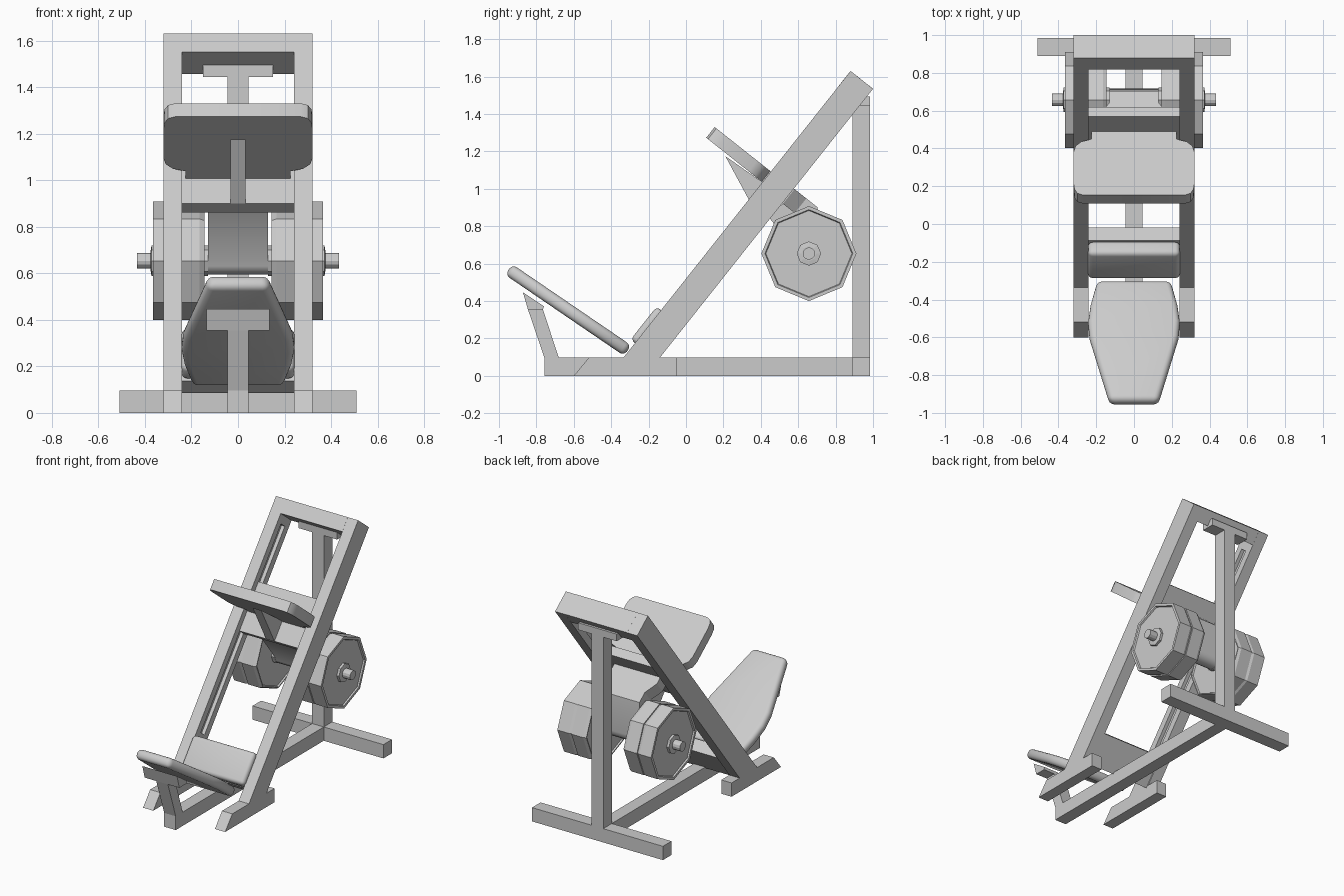
import bpy, bmesh, math
from mathutils import Vector

cube = bpy.data.objects.get("Cube")
if cube:
    bpy.data.objects.remove(cube, do_unlink=True)

GREY = (0.6, 0.6, 0.6, 1)
grey = bpy.data.materials.new("light_grey")
grey.use_nodes = True
grey.diffuse_color = GREY
grey.node_tree.nodes["Principled BSDF"].inputs["Base Color"].default_value = GREY

# Direction along the sloping rails, and the direction through their depth
ALONG = Vector((0, 0.621, 0.784))
DEPTH = Vector((0, 0.784, -0.621))
RAIL_FOOT = Vector((0, -0.335, 0.097))
AXLE = Vector((0, 0.657, 0.654))


def slope(s, d):
    """Point (y, z) at distance s up the rail and d behind its front face."""
    p = RAIL_FOOT + ALONG * s + DEPTH * d
    return p.y, p.z


def finish(name, bm, bevel=0, smooth=False):
    bmesh.ops.recalc_face_normals(bm, faces=bm.faces)
    mesh = bpy.data.meshes.new(name)
    bm.to_mesh(mesh)
    bm.free()
    mesh.materials.append(grey)
    ob = bpy.data.objects.new(name, mesh)
    bpy.context.collection.objects.link(ob)
    bpy.ops.object.select_all(action='DESELECT')
    bpy.context.view_layer.objects.active = ob
    ob.select_set(True)
    if bevel:
        mod = ob.modifiers.new("rounding", 'BEVEL')
        mod.width = bevel
        mod.segments = 4
        mod.limit_method = 'ANGLE'
        bpy.ops.object.modifier_apply(modifier=mod.name)
    if smooth:
        bpy.ops.object.shade_smooth_by_angle(angle=math.radians(35))
    return ob


def extrude(name, points, vector, **style):
    bm = bmesh.new()
    face = bm.faces.new([bm.verts.new(p) for p in points])
    new = bmesh.ops.extrude_face_region(bm, geom=[face])["geom"]
    bmesh.ops.translate(bm, vec=vector, verts=[v for v in new if isinstance(v, bmesh.types.BMVert)])
    return finish(name, bm, **style)


def prism(name, profile, x0, x1, **style):
    """Side profile (y, z) stretched across x."""
    return extrude(name, [(x0, y, z) for y, z in profile], Vector((x1 - x0, 0, 0)), **style)


def box(name, x0, x1, y0, y1, z0, z1):
    return prism(name, [(y0, z0), (y1, z0), (y1, z1), (y0, z1)], x0, x1)


def slope_box(name, half, s0, s1, d0, d1, **style):
    profile = [slope(s0, d0), slope(s0, d1), slope(s1, d1), slope(s1, d0)]
    return prism(name, profile, -half, half, **style)


def slab(name, half_outline, origin, direction, thickness, **style):
    """Symmetric outline (half width, distance) lying along a direction."""
    outline = half_outline + [(-x, t) for x, t in reversed(half_outline)]
    points = [origin + Vector((x, 0, 0)) + direction * t for x, t in outline]
    return extrude(name, points, Vector((1, 0, 0)).cross(direction) * thickness, **style)


def lathe(name, profile, sides):
    """Profile (x, radius) turned about the axle."""
    bm = bmesh.new()
    rings = []
    for x, r in profile:
        angles = [2 * math.pi * i / sides for i in range(sides)]
        rings.append([bm.verts.new(AXLE + Vector((x, r * math.cos(a), r * math.sin(a)))) for a in angles])
    for a, b in zip(rings, rings[1:]):
        for i in range(sides):
            j = (i + 1) % sides
            bm.faces.new((a[i], a[j], b[j], b[i]))
    bm.faces.new(rings[0])
    bm.faces.new(rings[-1])
    return finish(name, bm)


# Sloping side rails with feet and an inner guide slot
RAIL = [(-0.6, 0), (-0.52, 0.097), (-0.335, 0.097), (0.88, 1.63),
        (1.0, 1.535), (-0.14, 0.097), (-0.05, 0.097), (-0.05, 0)]
for side, label in ((1, "left"), (-1, "right")):
    rail = prism(label + "_rail", RAIL, side * 0.24, side * 0.32)
    slot = [slope(0.36, 0.05), slope(0.36, 0.103), slope(1.8, 0.103), slope(1.8, 0.05)]
    cutter = prism("slot_cutter", slot, side * 0.2, side * 0.265)
    mod = rail.modifiers.new("slot", 'BOOLEAN')
    mod.operation = 'DIFFERENCE'
    mod.solver = 'EXACT'
    mod.object = cutter
    bpy.context.view_layer.objects.active = rail
    bpy.ops.object.modifier_apply(modifier=mod.name)
    bpy.data.objects.remove(cutter, do_unlink=True)
slope_box("top_bar", 0.24, 1.856, 1.956, 0, 0.153)

# Base and rear upright
box("base_beam", -0.045, 0.045, -0.757, 0.89, 0, 0.097)
box("rear_foot", -0.51, 0.51, 0.89, 0.985, 0, 0.097)
box("rear_upright", -0.045, 0.045, 0.89, 0.985, 0.097, 1.445)
box("upright_cap", -0.15, 0.15, 0.89, 0.985, 1.445, 1.495)

# Backrest with its post and mount
prism("backrest_post", [(-0.757, 0.097), (-0.845, 0.355), (-0.765, 0.355), (-0.68, 0.097)], -0.045, 0.045)
prism("backrest_mount", [(-0.845, 0.355), (-0.872, 0.447), (-0.76, 0.372), (-0.765, 0.355)], -0.135, 0.135)
RECLINE = Vector((0, -0.826, 0.563))
slab("backrest", [(0.195, 0), (0.23, 0.15), (0.243, 0.26), (0.235, 0.36), (0.13, 0.77)],
     Vector((0, -0.331, 0.107)), RECLINE, -0.068, bevel=0.029, smooth=True)

# Seat pad and its backing board
slope_box("seat_pad", 0.243, 0.1, 0.325, -0.03, 0.06, bevel=0.025, smooth=True)
slope_box("seat_board", 0.24, 0.1, 0.325, 0.06, 0.145)

# Sliding carriage: board, foot platform and gusset
slope_box("carriage_board", 0.24, 1.06, 1.4, 0.045, 0.108)
start = RAIL_FOOT + ALONG * 1.27 + DEPTH * -0.383
slab("foot_platform", [(0.27, 0), (0.3, 0.012), (0.315, 0.04), (0.32, 0.08), (0.32, 0.29),
                       (0.31, 0.33), (0.28, 0.36), (0.225, 0.378), (0.225, 0.43)],
     start, DEPTH, -0.073 if Vector((1, 0, 0)).cross(DEPTH).dot(ALONG) > 0 else 0.073, smooth=True)
prism("platform_gusset", [(0.21, 1.175), slope(1.06, 0.045), slope(1.2, 0.045)], -0.033, 0.033)

# Tapered bracket from the carriage down to the axle
bracket = [(0.18, 0), (0.18, 0.05), (0.13, 0.13), (0.13, 0.207)]
slab("carriage_bracket", bracket, RAIL_FOOT + ALONG * 1.275 + DEPTH * 0.108, DEPTH,
     -0.1 if Vector((1, 0, 0)).cross(DEPTH).dot(ALONG) > 0 else 0.1)
arc = [(AXLE.y + 0.06 * math.cos(a), AXLE.z - 0.06 * math.sin(a))
       for a in (math.pi * i / 8 for i in range(9))]
prism("axle_hanger", [slope(1.25, 0.2), slope(1.275, 0.315)] + arc + [slope(1.08, 0.108)],
      -0.13, 0.13, smooth=True)

# Axle, weight plates and collars
lathe("axle", [(-0.435, 0.033), (0.435, 0.033)], 12)
for side, label in ((1, "left"), (-1, "right")):
    for place, x in (("inner", 0.145), ("outer", 0.255)):
        plate = [(0.01, 0.04), (0.01, 0.232), (0, 0.237), (0, 0.245), (0.02, 0.254),
                 (0.11, 0.254), (0.11, 0.235), (0.1, 0.23), (0.1, 0.04)]
        lathe(f"{label}_{place}_weight", [(side * (x + dx), r) for dx, r in plate], 8)
    lathe(label + "_collar", [(side * 0.13, 0.065), (side * 0.372, 0.065), (side * 0.376, 0.04)], 8)
